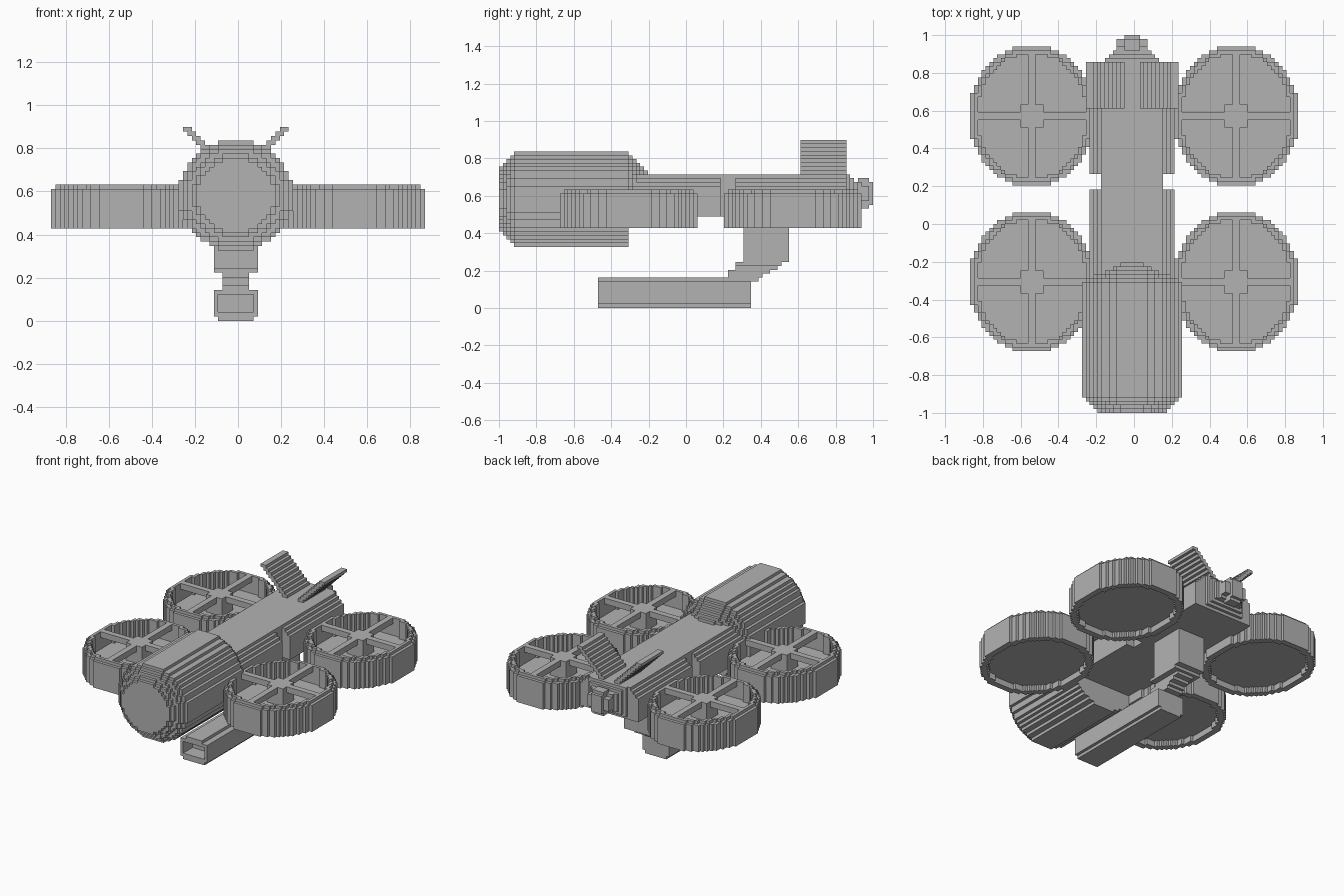
import bpy, bmesh
from itertools import product

cube = bpy.data.objects.get("Cube")
if cube:
    bpy.data.objects.remove(cube)

V = 2 / 98  # edge length of one block

grey = bpy.data.materials.new("light grey")
grey.use_nodes = True
grey.diffuse_color = (0.45, 0.45, 0.45, 1)
grey.node_tree.nodes["Principled BSDF"].inputs["Base Color"].default_value = (0.45, 0.45, 0.45, 1)


def blocks(name, xr, yr, zr, inside=lambda x, y, z: True):
    """Skin all blocks in the ranges whose centre passes the rule.
    Block edges lie at whole y and z, and at half x."""
    filled = {c for c in product(range(*xr), range(*yr), range(*zr))
              if inside(c[0], c[1] + 0.5, c[2] + 0.5)}
    bm = bmesh.new()
    verts = {}

    def vert(p):
        if p not in verts:
            verts[p] = bm.verts.new(((p[0] - 0.5) * V, p[1] * V, p[2] * V))
        return verts[p]

    for c in filled:
        for axis, side in product(range(3), (0, 1)):
            n = list(c)
            n[axis] += 2 * side - 1
            if tuple(n) in filled:
                continue
            u, w = (axis + 1) % 3, (axis + 2) % 3
            ring = []
            for du, dw in ((0, 0), (1, 0), (1, 1), (0, 1)):
                p = list(c)
                p[axis] += side
                p[u] += du
                p[w] += dw
                ring.append(vert(tuple(p)))
            bm.faces.new(ring if side else ring[::-1])
    # merge coplanar faces into large panels
    bmesh.ops.dissolve_limit(bm, angle_limit=0.01, verts=bm.verts[:], edges=bm.edges[:])
    mesh = bpy.data.meshes.new(name)
    bm.to_mesh(mesh)
    bm.free()
    mesh.materials.append(grey)
    obj = bpy.data.objects.new(name, mesh)
    bpy.context.collection.objects.link(obj)
    return obj


# Round cabin: domed nose, straight drum, upper half tapering into the hull
def cabin(x, y, z):
    r = 13
    if y < -45:
        r = 12.6 - (-45 - y) * 1.1
    if y > -15:
        r = 12.5 - (y + 15)
        if z < 30:
            return False
    return ((x + 0.5) / r) ** 2 + ((z - 28.5) / (r - 0.3)) ** 2 < 1

blocks("cabin", (-14, 14), (-49, -9), (15, 42), cabin)


# Hull with stepped shoulders and a narrow waist
def hull(x, y, z):
    half = 11 - max(0, z - 31.5)
    if 9 < y < 13:
        half = 8
    return abs(x + 0.5) < half

blocks("hull", (-14, 14), (-15, 42), (24, 35), hull)


# Stepped tail cone and cross-shaped tail nozzle
blocks("tail_cone", (-9, 9), (42, 46), (25, 35),
       lambda x, y, z: abs(x + 0.5) < 7.5 - (y - 42) and abs(z - 30) < 5 - (y - 42) * 0.6)


def nozzle(x, y, z):
    a, b = abs(x + 0.5), abs(z - 30)
    if y > 48:
        return a < 2.5 and b < 3.5
    return (a < 4 and b < 1.6) or (a < 1.6 and b < 4)

blocks("tail_nozzle", (-5, 5), (45, 49), (26, 34), nozzle)


# Four ducted rotors
def add_rotor(name, cx, cy):
    def duct(x, y, z):
        dx, dy = abs(x - cx), abs(y - cy)

        def within(inset):
            a, b = 16.3 - inset, 18.3 - inset
            return (dx / a) ** 2 + (dy / b) ** 2 < 1

        if not within(0):
            return False
        if not within(1):
            return z < 30                      # outer wall
        if not within(2):
            return True                        # raised inner lip
        if 23 < z < 25:
            return True                        # floor
        if z > 25 and dx < 3 and dy < 3:
            return True                        # hub
        return z > 29 and min(dx, dy) < 1      # cross arms

    x0, y0 = int(cx - 17), int(cy - 19)
    blocks(name, (x0, x0 + 36), (y0, y0 + 38), (21, 31), duct)


for side, cx in (("left", 26.5), ("right", -26.5)):
    for end, cy in (("front", -15), ("rear", 28)):
        add_rotor(f"{end}_{side}_rotor", cx, cy)

# Pair of slanted tail fins
for side, s in (("left", 1), ("right", -1)):
    blocks(side + "_tail_fin", (-14, 14), (30, 42), (34, 44),
           lambda x, y, z: 0 < s * (x + 0.5) - (z - 33.5) < 2.1)


# Gun support: thick stem curving forward to the gun
def stem(x, y, z):
    if z > 12:
        return 15 < y < 27
    if z > 11:
        return 13 < y < 25
    low = 11 if z < 10 else 13
    return abs(x + 0.5) < 3 and low < y < 16 + (z - 6) * 1.8

blocks("gun_stem", (-5, 5), (10, 28), (7, 25), stem)


# Box gun with a hollow muzzle
def gun(x, y, z):
    a = abs(x + 0.5)
    if z < 1:
        return a < 4
    if y < -18 and a < 4 and 2 < z < 6:
        return False
    return a < (5 if z < 7 else 3)

blocks("gun", (-6, 6), (-23, 17), (0, 8), gun)
